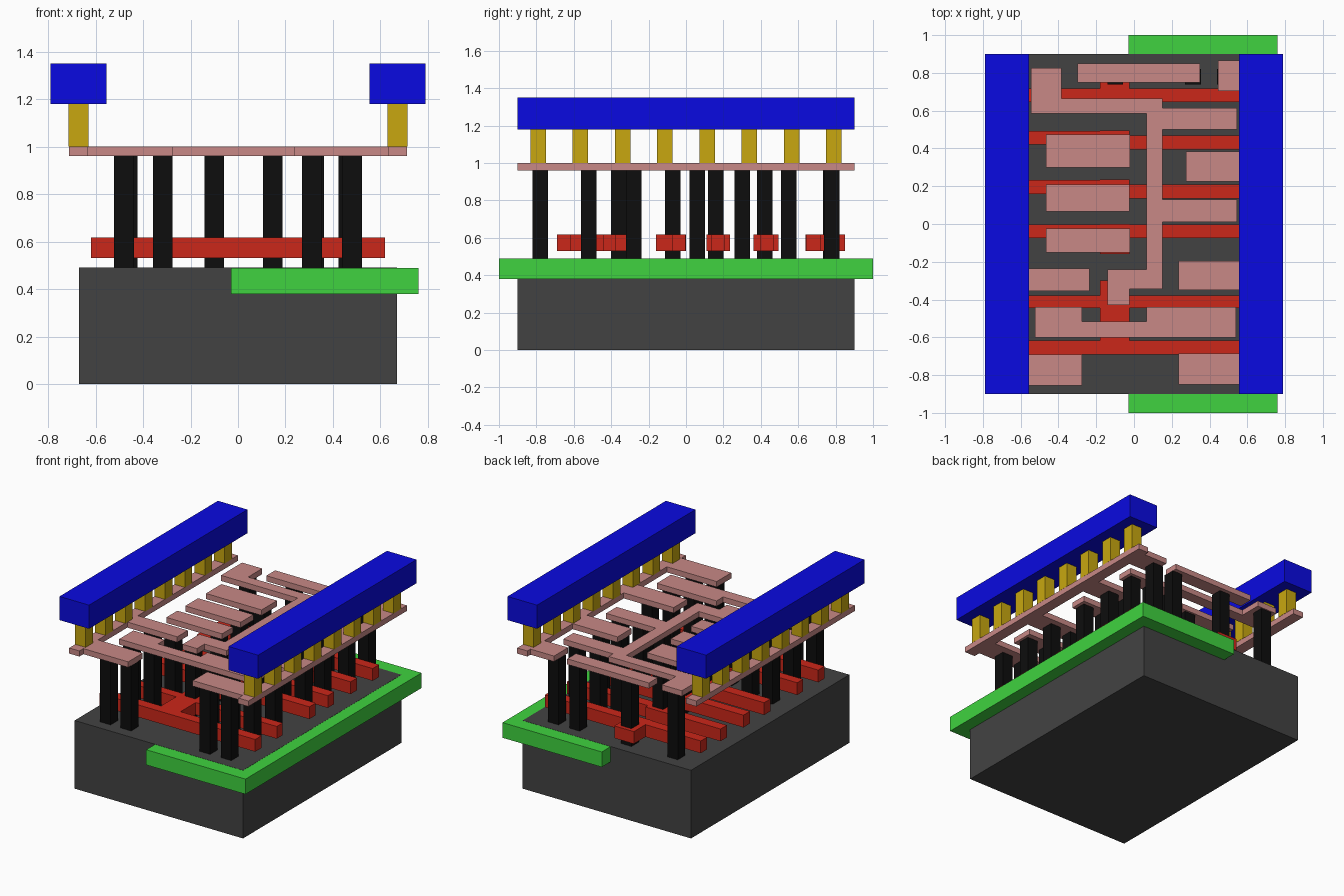
import bpy, bmesh

def material(name, r, g, b):
    m = bpy.data.materials.new(name)
    m.diffuse_color = (r, g, b, 1)
    return m

DARK = material("dark_grey", 0.055, 0.055, 0.055)
GREEN = material("green", 0.05, 0.65, 0.05)
RED = material("red", 0.6, 0.02, 0.01)
BLACK = material("black", 0.004, 0.004, 0.004)
PINK = material("pink", 0.58, 0.25, 0.24)
GOLD = material("gold", 0.58, 0.39, 0.005)
BLUE = material("blue", 0.003, 0.003, 0.75)

def rect(x0, x1, y0, y1):
    return [(x0, y0), (x1, y0), (x1, y1), (x0, y1)]

def layer(name, outlines, z0, z1, mat):
    """Extrude flat outlines from z0 to z1 into one object."""
    bm = bmesh.new()
    for pts in outlines:
        face = bm.faces.new([bm.verts.new((x, y, z0)) for x, y in pts])
        out = bmesh.ops.extrude_face_region(bm, geom=[face])["geom"]
        for v in out:
            if isinstance(v, bmesh.types.BMVert):
                v.co.z = z1
    bmesh.ops.recalc_face_normals(bm, faces=bm.faces)
    me = bpy.data.meshes.new(name)
    bm.to_mesh(me)
    bm.free()
    me.materials.append(mat)
    ob = bpy.data.objects.new(name, me)
    bpy.context.collection.objects.link(ob)
    return ob

def comb(side, branches):
    """Rail along y with branches (tip x, y0, y1) reaching inwards."""
    outer, inner = 0.713 * side, 0.632 * side
    pts = [(outer, -0.9), (inner, -0.9)]
    for tip, y0, y1 in branches:
        pts += [(inner, y0), (tip, y0), (tip, y1), (inner, y1)]
    return pts + [(inner, 0.9), (outer, 0.9)]

def squares(points, s=0.0415):
    return [rect(x - s, x + s, y - s, y + s) for x, y in points]

# Base block and the well set into its top
layer("substrate", [rect(-0.67, 0.67, -0.9, 0.9)], 0, 0.49, DARK)
layer("well", [rect(-0.03, 0.76, -1, 1)], 0.38, 0.489, GREEN)

# Gate bars: left run, contact pad, right run
L, R, P0, P1 = -0.62, 0.62, -0.18, -0.025

def gate(left, right, pad):
    return [(L, left[0]), (P0, left[0]), (P0, pad[0]), (P1, pad[0]), (P1, right[0]), (R, right[0]),
            (R, right[1]), (P1, right[1]), (P1, pad[1]), (P0, pad[1]), (P0, left[1]), (L, left[1])]

gates = [
    gate((0.645, 0.718), (0.645, 0.718), (0.64, 0.85)),
    gate((0.42, 0.493), (0.395, 0.468), (0.36, 0.495)),
    gate((0.16, 0.233), (0.135, 0.208), (0.11, 0.235)),
    gate((-0.075, -0.002), (-0.075, -0.002), (-0.16, -0.001)),
    # double gate tied together by a tall pad
    [(L, -0.69), (R, -0.69), (R, -0.617), (P1, -0.617), (P1, -0.445), (R, -0.445), (R, -0.378),
     (P1, -0.378), (P1, -0.3), (P0, -0.3), (P0, -0.378), (L, -0.378), (L, -0.445),
     (P0, -0.445), (P0, -0.617), (L, -0.617)],
]
layer("gate_bars", gates, 0.53, 0.618, RED)

# Contact pillars
contacts = [(-0.1, y) for y in (0.78, 0.42, 0.16, -0.07, -0.36)]
contacts += [(x, y) for x in (-0.48, -0.317) for y in (-0.78, -0.52, -0.28)]
contacts += [(-0.465, 0.775)]
contacts += [(x, y) for x in (0.312, 0.48) for y in (-0.78, -0.52, -0.28, 0.06, 0.55)]
contacts += [(0.146, y) for y in (-0.52, 0.06, 0.55)]
contacts += [(0.32, 0.30), (0.465, 0.30), (0.312, 0.78), (0.48, 0.78)]
layer("contact_pillars", squares(contacts), 0.49, 0.96, BLACK)

# Local wiring: two supply combs, signal net, output net and input pads
wires = [
    comb(-1, [(-0.275, -0.855, -0.69), (-0.235, -0.355, -0.235)]),
    comb(1, [(0.235, -0.85, -0.685), (0.235, -0.35, -0.195),
             (0.275, 0.225, 0.385), (0.445, 0.705, 0.865)]),
    [(-0.545, 0.585), (0.065, 0.585), (0.065, -0.24), (-0.14, -0.24), (-0.14, -0.43),
     (-0.025, -0.43), (-0.025, -0.345), (0.15, -0.345), (0.15, 0.01), (0.545, 0.01),
     (0.545, 0.13), (0.15, 0.13), (0.15, 0.5), (0.545, 0.5), (0.545, 0.615),
     (0.15, 0.615), (0.15, 0.665), (-0.385, 0.665), (-0.385, 0.825), (-0.545, 0.825)],
    [(-0.525, -0.6), (0.54, -0.6), (0.54, -0.44), (0.065, -0.44), (0.065, -0.515),
     (-0.275, -0.515), (-0.275, -0.44), (-0.525, -0.44)],
    rect(-0.3, 0.35, 0.75, 0.85),
    rect(-0.465, -0.022, 0.3, 0.475),
    rect(-0.465, -0.025, 0.065, 0.21),
    rect(-0.465, -0.022, -0.15, -0.025),
]
layer("local_wiring", wires, 0.96, 1.0, PINK)

# Vias and top rails on both sides
for side, label in ((-1, "left"), (1, "right")):
    layer(label + "_vias", squares([(side * 0.672, -0.79 + i * 0.2257) for i in range(8)]),
          1.0, 1.18, GOLD)
    a, b = sorted((side * 0.555, side * 0.79))
    layer(label + "_top_rail", [rect(a, b, -0.9, 0.9)], 1.18, 1.35, BLUE)
